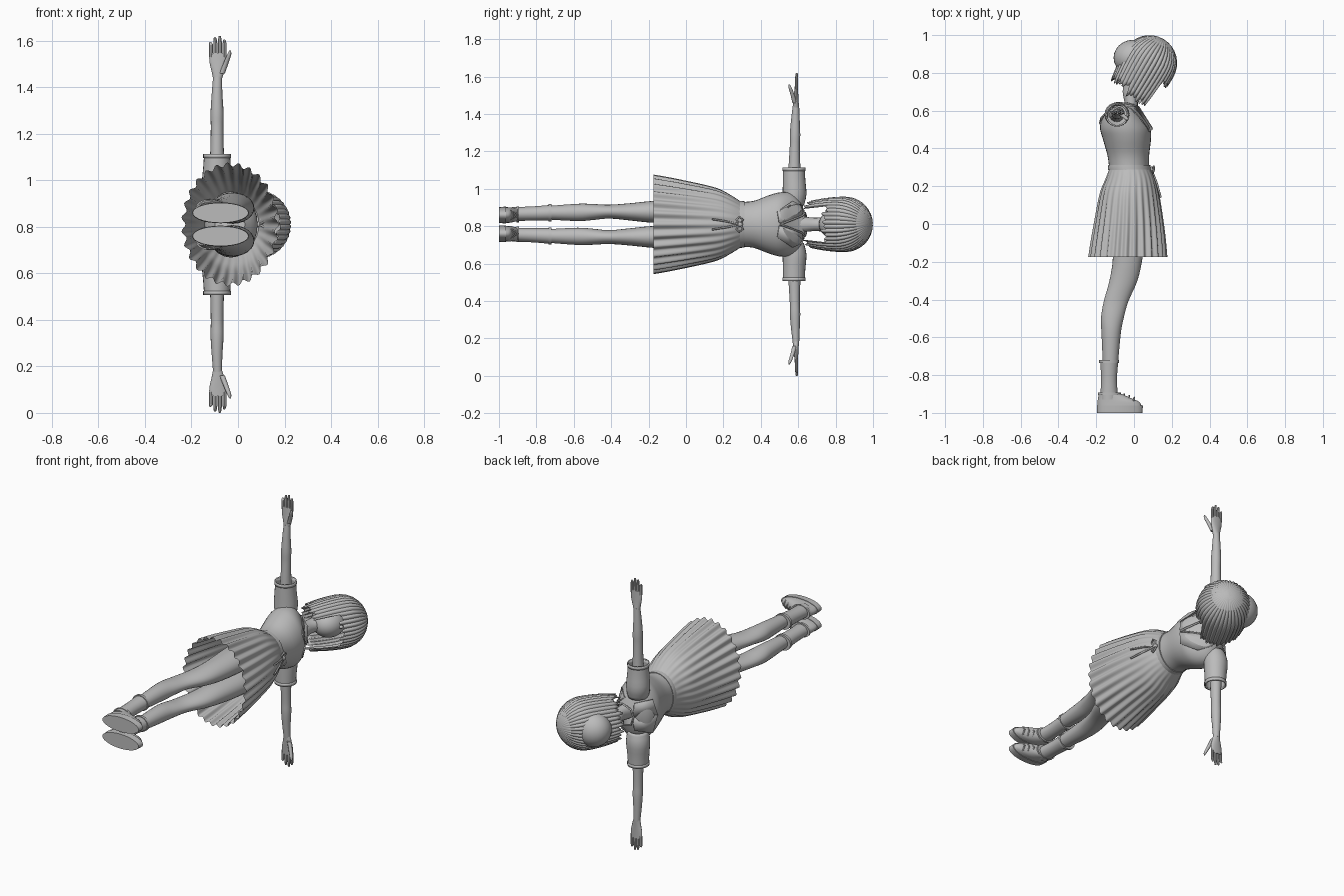
import bpy, bmesh, math
from mathutils import Vector

cube = bpy.data.objects.get("Cube")
if cube:
    bpy.data.objects.remove(cube)

MID = 0.81   # height of the body's mirror plane
grey = bpy.data.materials.new("plain grey")
grey.use_nodes = True
grey.diffuse_color = (0.5, 0.5, 0.5, 1)
grey.node_tree.nodes["Principled BSDF"].inputs["Base Color"].default_value = (0.5, 0.5, 0.5, 1)


def finish(name, bm, angle=40, thick=0):
    bmesh.ops.recalc_face_normals(bm, faces=bm.faces)
    mesh = bpy.data.meshes.new(name)
    bm.to_mesh(mesh)
    bm.free()
    mesh.materials.append(grey)
    ob = bpy.data.objects.new(name, mesh)
    bpy.context.collection.objects.link(ob)
    bpy.ops.object.select_all(action='DESELECT')
    bpy.context.view_layer.objects.active = ob
    ob.select_set(True)
    bpy.ops.object.shade_smooth_by_angle(angle=math.radians(angle))
    if thick:
        mod = ob.modifiers.new("thickness", 'SOLIDIFY')
        mod.thickness = thick
    return ob


def skin(name, rings, caps=(True, True), **kw):
    """Join equal rings of points into a tube."""
    bm = bmesh.new()
    loops = [[bm.verts.new(p) for p in ring] for ring in rings]
    n = len(loops[0])
    for a, b in zip(loops, loops[1:]):
        for i in range(n):
            j = (i + 1) % n
            bm.faces.new((a[i], a[j], b[j], b[i]))
    for loop, cap in zip((loops[0], loops[-1]), caps):
        if cap:
            bm.faces.new(loop)
    return finish(name, bm, **kw)


def smooth(rows, steps=4):
    """Interpolate profile rows with a soft curve."""
    out = []
    for i in range(len(rows) - 1):
        p = [Vector(rows[min(max(k, 0), len(rows) - 1)]) for k in range(i - 1, i + 3)]
        for s in range(steps):
            t = s / steps
            out.append(0.5 * (2 * p[1] + (p[2] - p[0]) * t
                       + (2 * p[0] - 5 * p[1] + 4 * p[2] - p[3]) * t * t
                       + (3 * p[1] - p[0] - 3 * p[2] + p[3]) * t ** 3))
    return out + [Vector(rows[-1])]


def body(name, rows, side=0, n=24, steps=4, **kw):
    """Loft along y from rows of (y, back x, front x, half width, side offset)."""
    rings = []
    for y, x0, x1, w, off in smooth(rows, steps):
        rings.append([((x0 + x1) / 2 + (x1 - x0) / 2 * math.cos(t), y,
                       MID + side * off + w * math.sin(t))
                      for t in (math.tau * i / n for i in range(n))])
    return skin(name, rings, **kw)


def limb(name, rows, side, n=16, steps=3, **kw):
    """Loft sideways from rows of (distance, x, y, x radius, y radius)."""
    rings = []
    for d, x, y, rx, ry in smooth(rows, steps):
        rings.append([(x + rx * math.cos(t), y + ry * math.sin(t), MID + side * d)
                      for t in (math.tau * i / n for i in range(n))])
    return skin(name, rings, **kw)


def ball(name, centre, radii):
    bm = bmesh.new()
    bmesh.ops.create_uvsphere(bm, u_segments=24, v_segments=16, radius=1)
    for v in bm.verts:
        v.co = Vector(c + r * k for c, r, k in zip(centre, radii, v.co))
    return finish(name, bm, 80)


def rod(name, points, radius):
    curve = bpy.data.curves.new(name, 'CURVE')
    curve.dimensions = '3D'
    curve.bevel_depth = radius
    curve.bevel_resolution = 2
    curve.use_fill_caps = True
    spline = curve.splines.new('POLY')
    spline.points.add(len(points) - 1)
    for p, co in zip(spline.points, points):
        p.co = (*co, 1)
    curve.materials.append(grey)
    ob = bpy.data.objects.new(name, curve)
    bpy.context.collection.objects.link(ob)


def plate(name, points, thick=0.006):
    bm = bmesh.new()
    bm.faces.new([bm.verts.new(p) for p in points])
    return finish(name, bm, thick=thick)


# Bodice, waistband and hips
body("bodice", [(.28, -.13, .08, .12, 0), (.36, -.14, .08, .125, 0), (.45, -.165, .09, .158, 0),
                (.51, -.18, .085, .172, 0), (.57, -.165, .045, .165, 0),
                (.61, -.13, .02, .12, 0), (.635, -.1, .01, .06, 0)], n=32, caps=(True, False))
body("waistband", [(.285, -.138, .09, .126, 0), (.3, -.138, .088, .125, 0), (.312, -.136, .086, .124, 0)], n=32)
body("hips", [(.06, -.1, .03, .06, 0), (.12, -.14, .08, .13, 0), (.2, -.14, .08, .14, 0),
              (.28, -.11, .06, .1, 0)])

# Pleated skirt, open at the hem
rings = []
N, PLEATS = 216, 27
for y, x0, x1, w in smooth([(.295, -.13, .085, .121), (.24, -.15, .11, .155), (.16, -.18, .13, .193),
                            (0, -.208, .152, .227), (-.175, -.235, .168, .258)]):
    wave = .009 * min(1, max(0, (.3 - y) / .4))
    ring = []
    for i in range(N):
        t = math.tau * i / N
        k = wave * math.cos(PLEATS * t)
        ring.append(((x0 + x1) / 2 + ((x1 - x0) / 2 + k) * math.cos(t), y, MID + (w + k) * math.sin(t)))
    rings.append(ring)
skin("skirt", rings, caps=(False, False), angle=60)

# Sash bow at the front of the waist
ball("bow_knot", (.094, .29, MID), (.013, .014, .014))
for s in (1, -1):
    rod("bow_loop", [(.094, .29, MID), (.105, .305, MID + s * .025), (.105, .285, MID + s * .04),
                     (.1, .27, MID + s * .025), (.094, .285, MID)], .005)
    rod("bow_tail", [(.094, .285, MID), (.12, .22, MID + s * .015), (.142, .14, MID + s * .028)], .005)

# Neck, head and jaw
body("neck", [(.58, -.06, .02, .048, 0), (.64, -.05, .02, .04, 0), (.7, -.06, .022, .036, 0),
              (.78, -.05, .05, .045, 0)], n=16)
ball("head", (-.005, .88, MID), (.103, .095, .098))
ball("jaw", (.035, .81, MID), (.088, .1, .082))
ball("nose", (.122, .795, MID), (.014, .012, .009))

# Bobbed hair, a ridged shell tipped forward
UP, FWD, CENTRE = Vector((.5, .866, 0)), Vector((.866, -.5, 0)), Vector((.08, .85, MID))
STRANDS, PER = 38, 6
rings = [[] for _ in range(15)]
for i in range(STRANDS * PER):
    t = math.tau * i / (STRANDS * PER)
    strand, part = divmod(i, PER)
    bulge = abs(math.sin(math.pi * part / PER))
    away = abs(math.degrees(math.atan2(math.sin(t), math.cos(t))))
    hem = -.045 if away < 42 else (-.19 if away < 100 else -.16)
    hem += .012 * math.sin(strand * 2.4) - .012 * bulge
    for k, ring in enumerate(rings):
        if k < 9:
            lat = math.radians(89 - 89 * k / 8)
            a, r = .15 * math.sin(lat), .144 * math.cos(lat)
        else:
            a = hem * (k - 8) / 6
            r = .144 * (1 - 3.5 * a * a)
        r *= 1 + .05 * (bulge - .4)
        ring.append(CENTRE + UP * a + FWD * r * math.cos(t) + Vector((0, 0, r * math.sin(t))))
skin("hair", rings, caps=(True, False), angle=50, thick=.004)

for s in (1, -1):
    # Sailor collar flaps, front and back
    plate("collar_front", [(.028, .622, MID + s * .045), (.098, .5, MID + s * .008), (.085, .49, MID + s * .07),
                           (.03, .57, MID + s * .125), (-.03, .625, MID + s * .1)])
    plate("collar_back", [(-.1, .638, MID), (-.1, .632, MID + s * .08), (-.178, .565, MID + s * .1), (-.186, .53, MID)])
    rod("neckline", [(-.1, .638, MID), (-.085, .642, MID + s * .045), (-.03, .637, MID + s * .062),
                     (.024, .62, MID + s * .045), (.096, .505, MID)], .005)

    # Puffed sleeve with a cuff, then the arm
    limb("sleeve", [(.1, -.085, .57, .055, .06), (.16, -.09, .58, .066, .064), (.24, -.09, .578, .06, .06),
                    (.298, -.09, .577, .056, .058)], s, n=24, caps=(False, False), thick=.005)
    limb("sleeve_cuff", [(.285, -.09, .577, .06, .062), (.303, -.09, .577, .06, .062)], s, n=24, steps=1,
         caps=(False, False), thick=.007)
    limb("arm", [(.12, -.09, .58, .042, .042), (.22, -.09, .58, .035, .036), (.32, -.09, .58, .029, .031),
                 (.42, -.09, .582, .027, .027), (.48, -.09, .583, .028, .028), (.56, -.09, .585, .023, .023),
                 (.635, -.088, .588, .019, .017)], s)
    limb("palm", [(.625, -.088, .588, .019, .017), (.66, -.086, .588, .028, .014),
                  (.7, -.086, .589, .037, .011), (.738, -.087, .59, .036, .009)], s)
    for i, tip in enumerate((.785, .805, .81, .795)):
        x = -.116 + i * .0195
        limb("finger", [(.72, x, .59, .0085, .008), (.77, x, .59, .0085, .0075),
                        (tip - .005, x * 1.02, .592, .006, .006), (tip, x * 1.02, .592, .002, .002)], s, n=8)
    limb("thumb", [(.65, -.068, .58, .012, .012), (.69, -.053, .57, .011, .011),
                   (.73, -.038, .557, .009, .009), (.748, -.034, .552, .003, .003)], s, n=10)

    # Leg, sock and folded cuff
    body("leg", [(.16, -.12, .07, .066, .07), (0, -.115, .068, .067, .07), (-.18, -.112, .045, .058, .067),
                 (-.3, -.13, .018, .046, .067), (-.41, -.16, -.03, .037, .068), (-.5, -.175, -.055, .043, .066),
                 (-.58, -.172, -.07, .046, .064), (-.74, -.165, -.085, .036, .062)], s)
    body("sock", [(-.725, -.178, -.083, .042, .062), (-.82, -.175, -.09, .038, .058),
                  (-.93, -.178, -.085, .037, .055)], s)
    body("sock_cuff", [(-.72, -.185, -.08, .046, .062), (-.735, -.185, -.08, .046, .062)], s, steps=1)

    # Shoe with a flat sole
    body("sole", [(-1, -.195, .045, .043, .05), (-.962, -.197, .047, .045, .05)], s, steps=1, n=28)
    body("shoe_upper", [(-.962, -.193, .04, .042, .05), (-.94, -.193, .025, .041, .05),
                        (-.92, -.19, -.02, .038, .051), (-.9, -.187, -.065, .035, .053)], s, n=28)
    body("shoe_collar", [(-.905, -.191, -.07, .042, .053), (-.893, -.191, -.07, .042, .053)], s, steps=1)
    for i in range(3):
        x, y = -.055 + i * .026, -.9 - i * .009
        rod("lace", [(x, y - .02, MID + s * .025), (x + .004, y, MID + s * .05), (x, y - .02, MID + s * .075)], .004)
